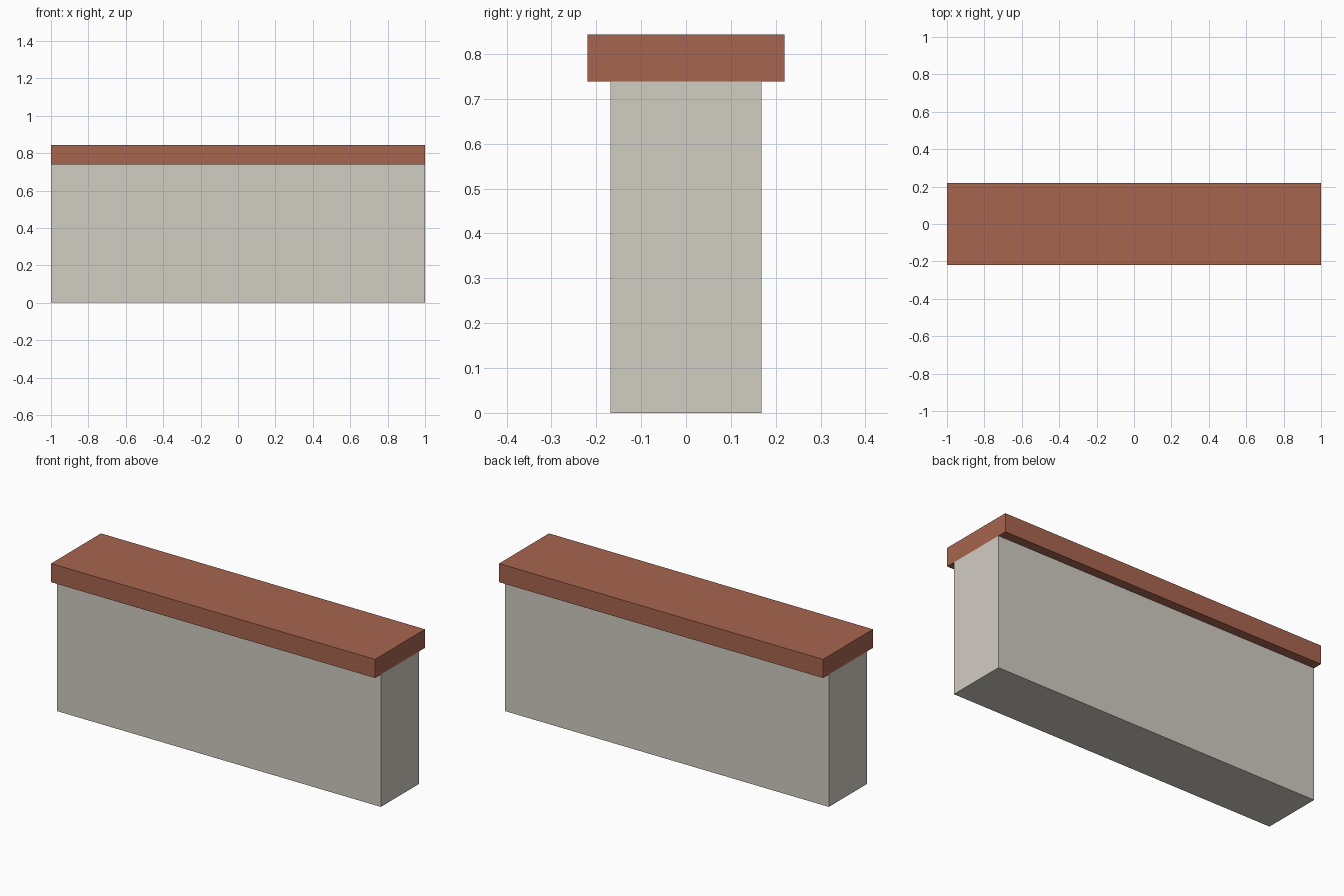
import bpy

if "Cube" in bpy.data.objects:
    bpy.data.objects.remove(bpy.data.objects["Cube"])


def material(name, color):
    mat = bpy.data.materials.new(name)
    mat.diffuse_color = (*color, 1)
    mat.use_nodes = True
    mat.node_tree.nodes["Principled BSDF"].inputs["Base Color"].default_value = mat.diffuse_color
    return mat


def box(name, size, bottom, mat):
    """Box centred on x and y, standing at height 'bottom'."""
    bpy.ops.mesh.primitive_cube_add(size=1, location=(0, 0, bottom + size[2] / 2))
    obj = bpy.context.object
    obj.name = name
    obj.scale = size
    bpy.ops.object.transform_apply(location=False, rotation=False, scale=True)
    obj.data.materials.append(mat)
    return obj


LENGTH = 2.0
WALL_HEIGHT = 0.739

# Plain wall body
box("wall_body", (LENGTH, 0.337, WALL_HEIGHT), 0,
    material("plaster", (0.64, 0.61, 0.55)))

# Overhanging coping, flush with the wall ends
box("wall_coping", (LENGTH, 0.44, 0.104), WALL_HEIGHT,
    material("terracotta", (0.39, 0.13, 0.08)))
